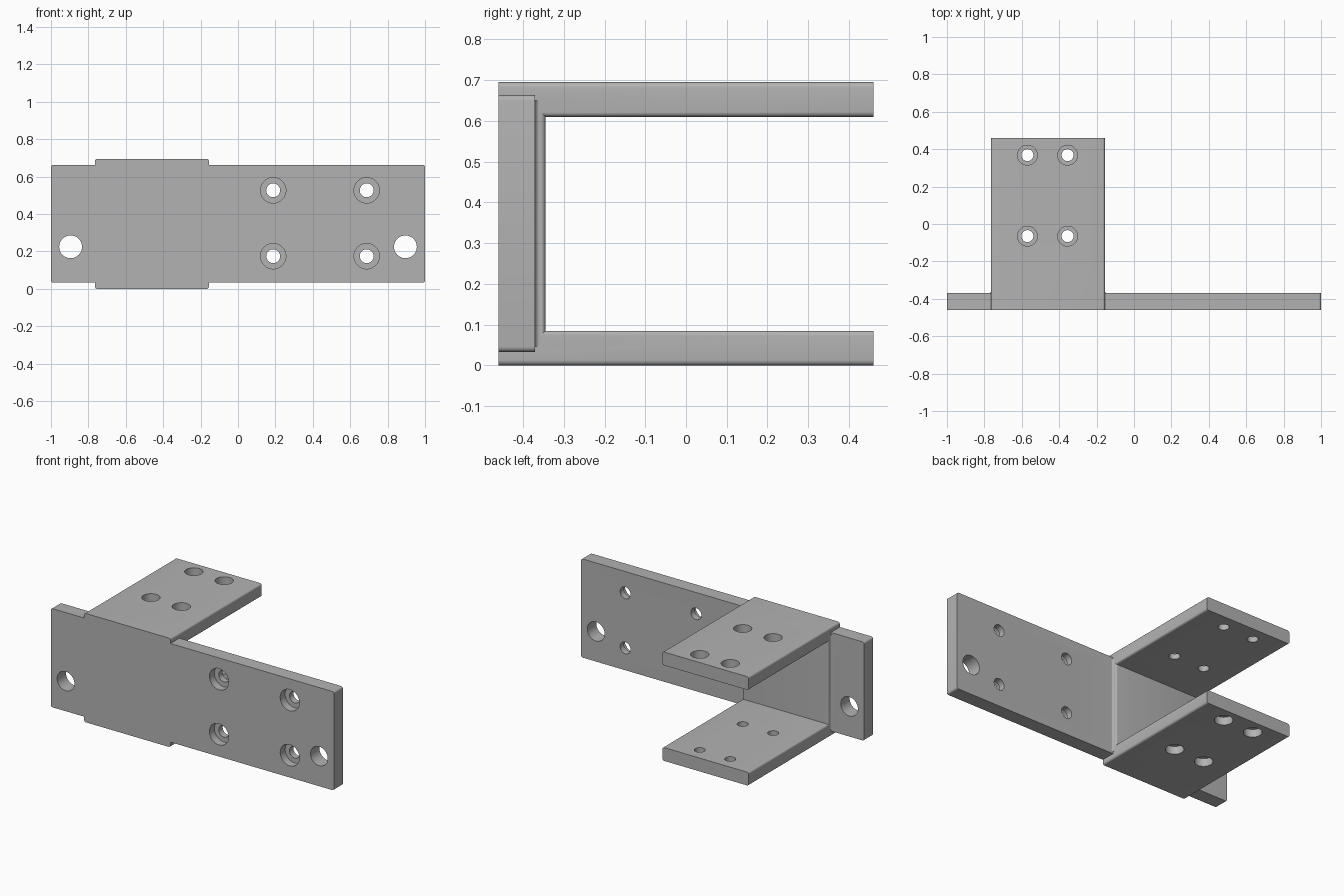
import bpy, bmesh, math
from mathutils import Vector

cube = bpy.data.objects.get("Cube")
if cube:
    bpy.data.objects.remove(cube, do_unlink=True)

steel = bpy.data.materials.new("plain grey")
steel.use_nodes = True
GREY = (0.45, 0.45, 0.45, 1)
steel.diffuse_color = GREY
steel.node_tree.nodes["Principled BSDF"].inputs["Base Color"].default_value = GREY

FRONT, BACK = -0.46, 0.46
PLATE_BACK, WEB_BACK = -0.37, -0.345
PLATE_LOW, PLATE_HIGH = 0.033, 0.663
TOP, WALL = 0.695, 0.085
SIDE_R, SIDE_L = -0.765, -0.155
ROUND = 0.013


def make(name, bm):
    bmesh.ops.recalc_face_normals(bm, faces=bm.faces)
    mesh = bpy.data.meshes.new(name)
    bm.to_mesh(mesh)
    bm.free()
    mesh.materials.append(steel)
    ob = bpy.data.objects.new(name, mesh)
    bpy.context.collection.objects.link(ob)
    return ob


def prism(name, points, direction, round_rule=None):
    """Extrude a flat outline and round the edges picked by a rule."""
    bm = bmesh.new()
    face = bm.faces.new([bm.verts.new(p) for p in points])
    new = bmesh.ops.extrude_face_region(bm, geom=[face])["geom"]
    bmesh.ops.translate(bm, vec=direction,
                        verts=[v for v in new if isinstance(v, bmesh.types.BMVert)])
    if round_rule:
        edges = [e for e in bm.edges if round_rule(e.verts[0].co, e.verts[1].co)]
        bmesh.ops.bevel(bm, geom=edges, offset=ROUND, segments=5,
                        profile=0.5, affect='EDGES')
    return make(name, bm)


def combine(target, other, operation):
    mod = target.modifiers.new("combine", 'BOOLEAN')
    mod.operation, mod.solver, mod.object = operation, 'EXACT', other
    bpy.ops.object.select_all(action='DESELECT')
    bpy.context.view_layer.objects.active = target
    target.select_set(True)
    bpy.ops.object.modifier_apply(modifier=mod.name)
    bpy.data.objects.remove(other, do_unlink=True)


def drill(target, radius, start, end):
    start, end = Vector(start), Vector(end)
    bm = bmesh.new()
    bmesh.ops.create_cone(bm, cap_ends=True, segments=40, radius1=radius,
                          radius2=radius, depth=(end - start).length)
    turn = Vector((0, 0, 1)).rotation_difference(end - start)
    bmesh.ops.rotate(bm, verts=bm.verts, matrix=turn.to_matrix())
    bmesh.ops.translate(bm, verts=bm.verts, vec=(start + end) / 2)
    cutter = make("drill_cutter", bm)
    cutter.hide_render = True
    combine(target, cutter, 'DIFFERENCE')


# Mounting plate, with the corners of its front outline rounded
plate = prism("mounting_bracket",
              [(x, FRONT, z) for x, z in ((-1, PLATE_LOW), (1, PLATE_LOW),
                                          (1, PLATE_HIGH), (-1, PLATE_HIGH))],
              (0, PLATE_BACK - FRONT, 0),
              lambda a, b: abs(a.y - b.y) > 0.01)

# C-shaped channel with two flanges, its side edges rounded
outline = [(FRONT, 0), (BACK, 0), (BACK, WALL), (WEB_BACK, WALL),
           (WEB_BACK, TOP - WALL), (BACK, TOP - WALL), (BACK, TOP), (FRONT, TOP)]


def channel_edge(a, b):
    along_flange = abs(a.y - b.y) > 0.1
    web_side = abs(a.z - b.z) > 0.1 and abs(a.y - WEB_BACK) < 0.01
    return along_flange or web_side


channel = prism("channel", [(SIDE_R, y, z) for y, z in outline],
                (SIDE_L - SIDE_R, 0, 0), channel_edge)
combine(plate, channel, 'UNION')

# Concave fillets where the plate meets the channel sides
for side, sign in ((SIDE_L, 1), (SIDE_R, -1)):
    r, sunk = 0.011, -0.02
    curve = [(r - r * math.sin(t * math.pi / 12), r - r * math.cos(t * math.pi / 12))
             for t in range(7)]
    section = [(sunk, sunk), (r, sunk)] + curve + [(sunk, r)]
    fillet = prism("fillet", [(side + sign * x, PLATE_BACK + y, PLATE_LOW + ROUND)
                              for x, y in section],
                   (0, 0, PLATE_HIGH - PLATE_LOW - 2 * ROUND))
    combine(plate, fillet, 'UNION')

# Large plain holes near both plate ends
for x in (-0.895, 0.895):
    drill(plate, 0.061, (x, FRONT - 0.1, 0.225), (x, PLATE_BACK + 0.1, 0.225))

# Counterbored plate holes, wide at the front
for x in (0.188, 0.688):
    for z in (0.175, 0.527):
        drill(plate, 0.037, (x, FRONT - 0.1, z), (x, PLATE_BACK + 0.1, z))
        drill(plate, 0.068, (x, FRONT - 0.1, z), (x, FRONT + 0.05, z))

# Counterbored flange holes, wide on the outer faces
for x in (-0.57, -0.355):
    for y in (-0.065, 0.368):
        drill(plate, 0.032, (x, y, -0.1), (x, y, TOP + 0.1))
        drill(plate, 0.053, (x, y, -0.1), (x, y, 0.05))
        drill(plate, 0.053, (x, y, TOP - 0.05), (x, y, TOP + 0.1))

bpy.ops.object.shade_smooth_by_angle(angle=math.radians(30))
